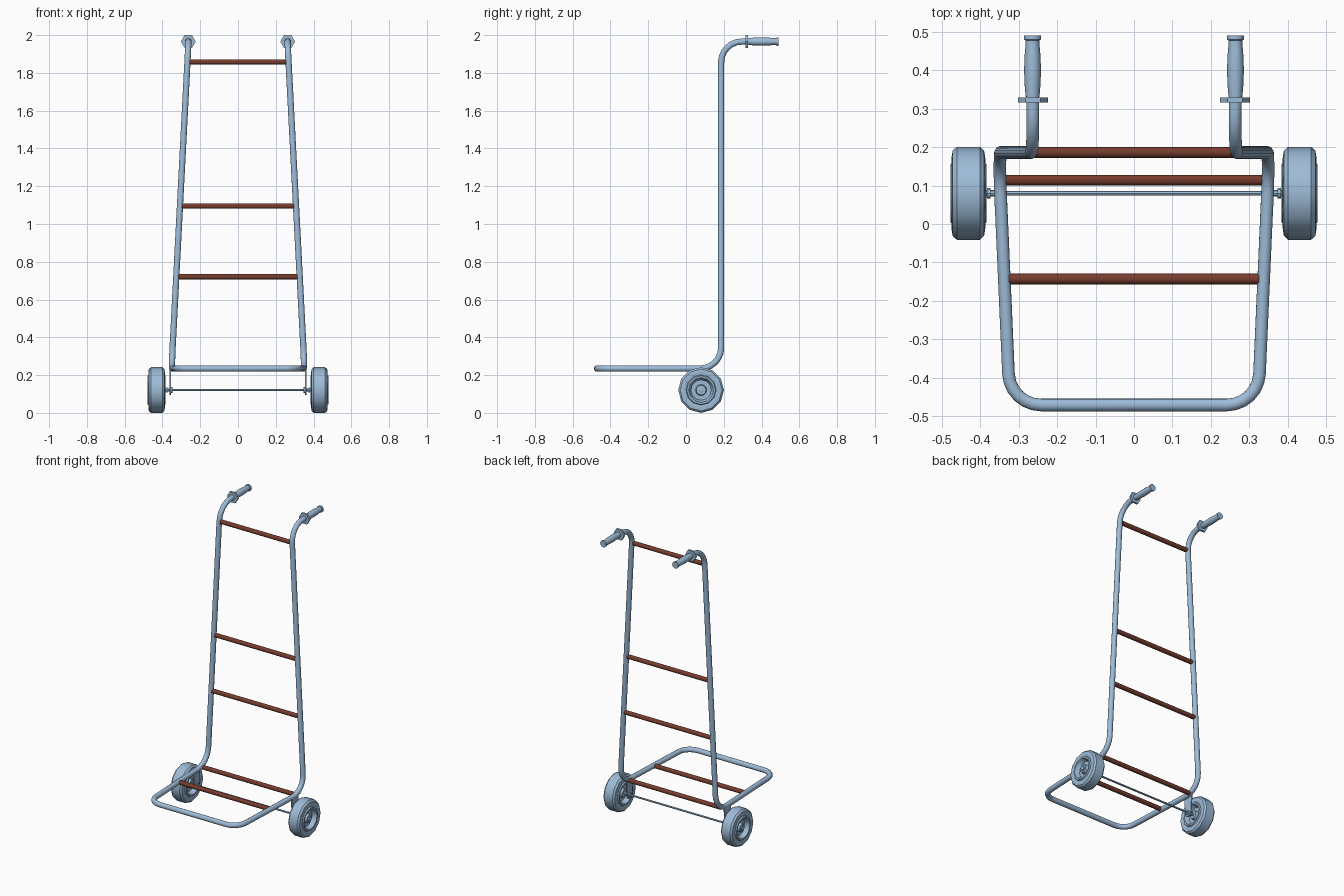
import bpy, bmesh, math
from mathutils import Vector, Matrix

cube = bpy.data.objects.get("Cube")
if cube:
    bpy.data.objects.remove(cube)


def material(name, rgb):
    m = bpy.data.materials.new(name)
    m.use_nodes = True
    m.diffuse_color = (*rgb, 1)
    m.node_tree.nodes["Principled BSDF"].inputs["Base Color"].default_value = (*rgb, 1)
    return m


steel = material("pale blue steel", (0.34, 0.50, 0.68))
brown = material("red brown", (0.18, 0.045, 0.026))


def finish(name, bm, mat, angle=35):
    bmesh.ops.recalc_face_normals(bm, faces=bm.faces)
    mesh = bpy.data.meshes.new(name)
    bm.to_mesh(mesh)
    bm.free()
    mesh.materials.append(mat)
    ob = bpy.data.objects.new(name, mesh)
    bpy.context.collection.objects.link(ob)
    bpy.ops.object.select_all(action="DESELECT")
    ob.select_set(True)
    bpy.context.view_layer.objects.active = ob
    bpy.ops.object.shade_smooth_by_angle(angle=math.radians(angle))
    return ob


def skin(bm, rings, closed=False):
    """Bridge equal rings of vertices, capping the ends unless closed."""
    n = len(rings[0])
    pairs = list(zip(rings, rings[1:])) + ([(rings[-1], rings[0])] if closed else [])
    for a, b in pairs:
        for i in range(n):
            j = (i + 1) % n
            bm.faces.new((a[i], a[j], b[j], b[i]))
    if not closed:
        bm.faces.new(rings[0])
        bm.faces.new(rings[-1])


def lathe(name, profile, axis, centre, mat, sides=12, closed=False, turn=0.0):
    """Revolve (offset, radius) pairs around the x or y axis."""
    bm = bmesh.new()
    rings = []
    for t, r in profile:
        ring = []
        for i in range(sides):
            a = math.tau * i / sides + turn
            u, v = r * math.cos(a), r * math.sin(a)
            p = Vector((t, u, v)) if axis == "x" else Vector((u, t, v))
            ring.append(bm.verts.new(p + Vector(centre)))
        rings.append(ring)
    skin(bm, rings, closed)
    return finish(name, bm, mat)


def rounded(points, radii, steps=6):
    """Replace the inner corners of a path by arcs."""
    pts = [Vector(p) for p in points]
    out = [pts[0]]
    for a, b, c, r in zip(pts, pts[1:], pts[2:], radii):
        d1, d2 = (a - b).normalized(), (c - b).normalized()
        half = d1.angle(d2) / 2
        mid = b + (d1 + d2).normalized() * r / math.sin(half)
        s = b + d1 * r / math.tan(half) - mid
        e = b + d2 * r / math.tan(half) - mid
        turn = s.angle(e)
        for k in range(steps + 1):
            f = k / steps
            out.append(mid + (s * math.sin((1 - f) * turn) + e * math.sin(f * turn)) / math.sin(turn))
    return out + [pts[-1]]


def tube(name, path, radius, mat, sides=12):
    bm = bmesh.new()
    rings, normal, last = [], None, None
    for i, p in enumerate(path):
        before = (p - path[i - 1]).normalized() if i else None
        after = (path[i + 1] - p).normalized() if i < len(path) - 1 else None
        t = ((before or after) + (after or before)).normalized()
        if normal is None:
            normal = t.orthogonal().normalized()
        else:
            normal = last.rotation_difference(t) @ normal
        last = t
        side = t.cross(normal)
        rings.append([bm.verts.new(p + radius * (normal * math.cos(a) + side * math.sin(a)))
                      for a in (math.tau * k / sides for k in range(sides))])
    skin(bm, rings)
    return finish(name, bm, mat)


# One bent tube forms the handles, uprights and floor loop
FLOOR, BACK, TOP = 0.235, 0.186, 1.966
half = [(0.265, 0.48, TOP), (0.262, BACK, TOP), (0.352, BACK, FLOOR), (0.323, -0.471, FLOOR)]
corners = half + [(-x, y, z) for x, y, z in reversed(half)]
bends = [0.11, 0.11, 0.085]
tube("frame_tube", rounded(corners, bends + bends[::-1]), 0.0168, steel)

# Cross bars between the uprights and across the floor loop
rungs = {"top_rung": (0.254, BACK, 1.858), "middle_rung": (0.297, BACK, 1.095),
         "lower_rung": (0.316, BACK, 0.72), "rear_floor_bar": (0.338, 0.114, FLOOR),
         "front_floor_bar": (0.325, -0.143, FLOOR)}
for name, (x, y, z) in rungs.items():
    tube(name, [Vector((-x, y, z)), Vector((x, y, z))], 0.0145, brown)

# Axle and wheel positions
AXLE_Y, AXLE_Z, WHEEL_X = 0.08, 0.121, 0.431
tube("axle", [Vector((s * 0.47, AXLE_Y, AXLE_Z)) for s in (-1, 1)], 0.006, steel, 8)

# Half wheel section from tread to hub, then mirrored
section = [(0.030, 0.121), (0.041, 0.111), (0.044, 0.092), (0.040, 0.080), (0.047, 0.076),
           (0.047, 0.066), (0.018, 0.054), (0.018, 0.030), (0.036, 0.026), (0.036, 0.008)]
wheel = section + [(-t, r) for t, r in reversed(section)]

# Grip outline and axle spacer outline
grip = [(0.33, 0.018), (0.36, 0.0205), (0.40, 0.022), (0.44, 0.0205), (0.468, 0.018),
        (0.478, 0.018), (0.48, 0.0225), (0.49, 0.0225)]
spacer = [(-0.024, 0.015), (-0.014, 0.015), (-0.014, 0.009), (0.002, 0.009),
          (0.002, 0.014), (0.010, 0.014), (0.010, 0.009), (0.03, 0.009)]

for word, s in (("left", 1), ("right", -1)):
    lathe(word + "_wheel", wheel, "x", (s * WHEEL_X, AXLE_Y, AXLE_Z), steel, 12, True, math.pi / 2)
    lathe(word + "_wheel_nut", [(0.0, 0.016), (0.043, 0.016), (0.045, 0.012)] if s > 0 else
          [(0.0, 0.016), (-0.043, 0.016), (-0.045, 0.012)], "x",
          (s * WHEEL_X, AXLE_Y, AXLE_Z), steel, 6)
    lathe(word + "_axle_spacer", [(s * t, r) for t, r in spacer], "x",
          (s * 0.372, AXLE_Y, AXLE_Z), steel, 8)
    lathe(word + "_grip", grip, "y", (s * 0.264, 0, TOP), steel, 12)
    lathe(word + "_grip_flange", [(0.316, 0.039), (0.329, 0.039)], "y",
          (s * 0.263, 0, TOP), steel, 6)

    # Tapered hanger plate with a rounded lower end
    bm = bmesh.new()
    outline = [(0.035, 0.115), (-0.035, 0.115)]
    outline += [(0.026 * math.cos(a), 0.026 * math.sin(a))
                for a in (math.pi * (1 + k / 6) for k in range(7))]
    rings = [[bm.verts.new((s * x, AXLE_Y + u, AXLE_Z + v)) for u, v in outline]
             for x in (0.356, 0.363)]
    skin(bm, rings)
    finish(word + "_axle_bracket", bm, steel)
